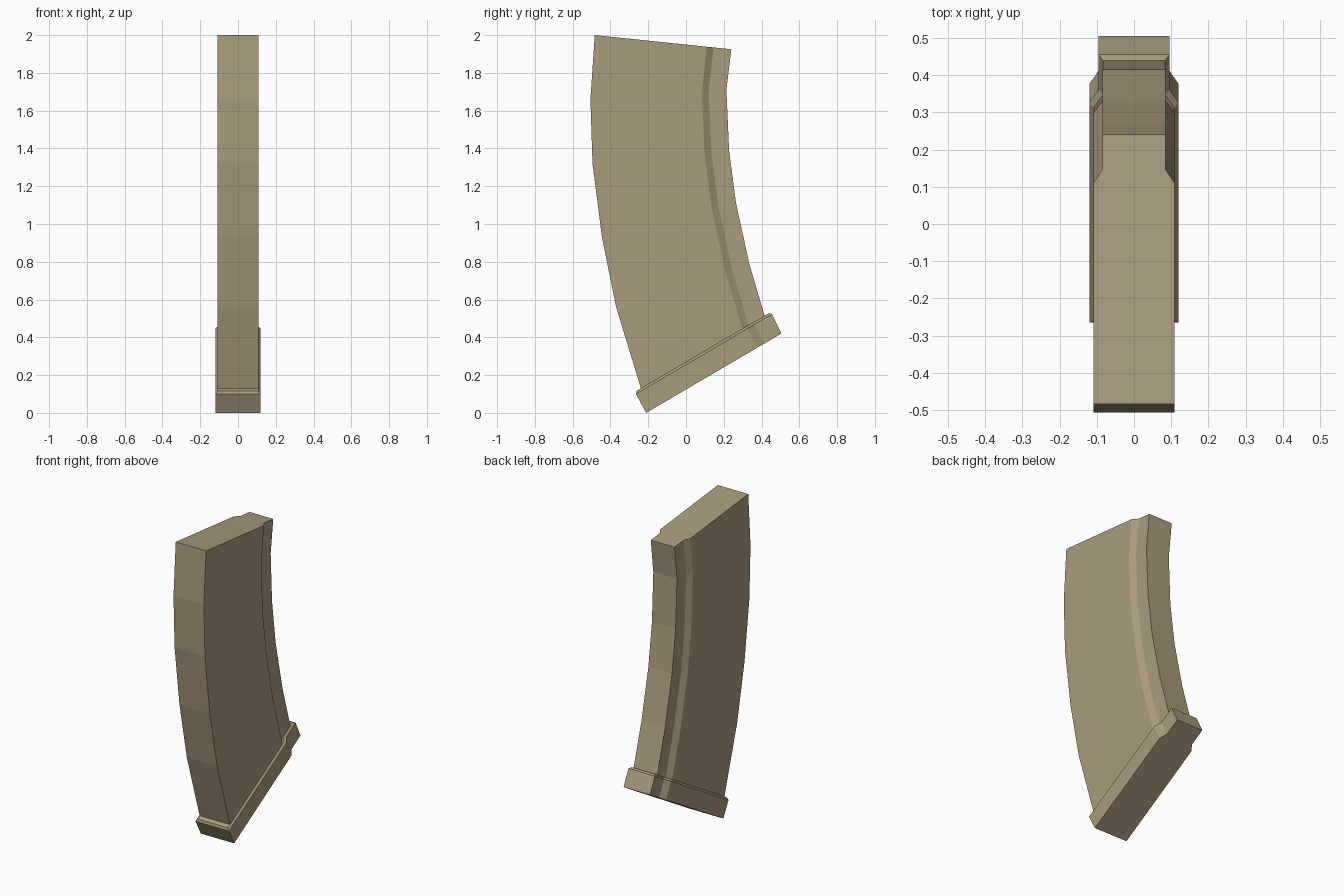
import bpy, bmesh
from mathutils import Vector

if "Cube" in bpy.data.objects:
    bpy.data.objects.remove(bpy.data.objects["Cube"])

mat = bpy.data.materials.new("tan")
mat.diffuse_color = (0.40, 0.33, 0.21, 1)
mat.use_nodes = True
mat.node_tree.nodes["Principled BSDF"].inputs["Base Color"].default_value = mat.diffuse_color


def section(front, back, wide, narrow, inset=0.0):
    """Cross-section between a front and back (y, z) point, stepped in near the back."""
    f, b = Vector((0, *front)), Vector((0, *back))
    d = (b - f).normalized() * inset
    f, b = f + d, b - d
    half = [(0, wide), (0.82, wide), (0.87, narrow), (1, narrow)]
    right = [f.lerp(b, t) + Vector((w - inset, 0, 0)) for t, w in half]
    return right + [Vector((-p.x, p.y, p.z)) for p in reversed(right)]


def loft(name, sections):
    bm = bmesh.new()
    rings = [[bm.verts.new(p) for p in s] for s in sections]
    n = len(rings[0])
    for a, b in zip(rings, rings[1:]):
        for i in range(n):
            j = (i + 1) % n
            bm.faces.new((a[i], a[j], b[j], b[i]))
    bm.faces.new(rings[0])
    bm.faces.new(rings[-1])
    bmesh.ops.recalc_face_normals(bm, faces=bm.faces)
    me = bpy.data.meshes.new(name)
    bm.to_mesh(me)
    bm.free()
    me.materials.append(mat)
    ob = bpy.data.objects.new(name, me)
    bpy.context.collection.objects.link(ob)


# Curved body: front and back edge points, top to bottom
front = [(-.483, 2.0), (-.506, 1.66), (-.495, 1.32), (-.445, .93), (-.37, .56), (-.235, .118)]
back = [(.24, 1.925), (.214, 1.71), (.228, 1.39), (.265, 1.11), (.335, .79), (.42, .50)]
loft("magazine_body", [section(f, b, .109, .085) for f, b in zip(front, back)])

# Floor plate with a chamfered upper rim
loft("floor_plate", [
    section((-.211, 0), (.505, .42), .12, .095),
    section((-.265, .10), (.455, .523), .12, .095),
    section((-.271, .111), (.449, .534), .12, .095, .012),
])
